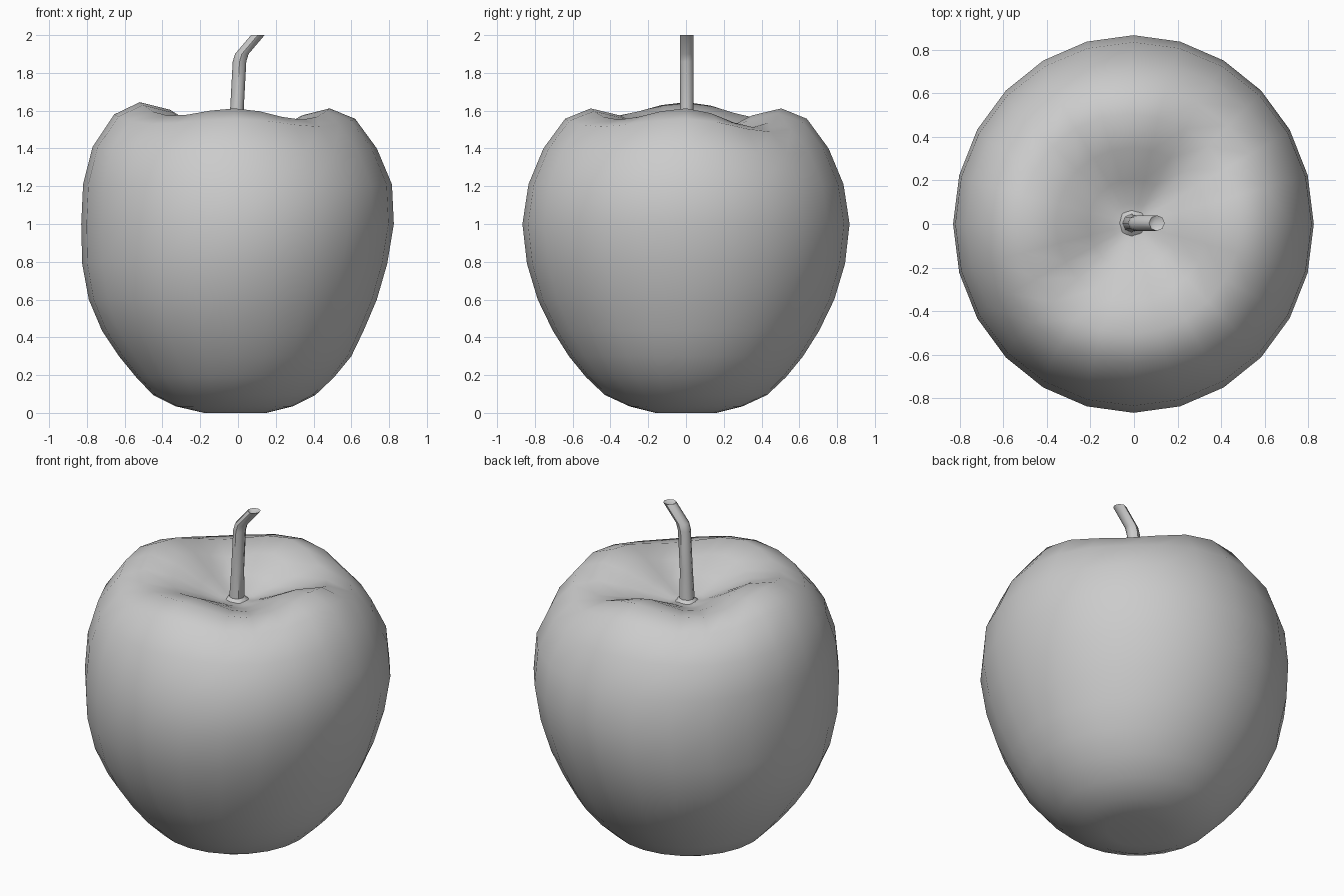
import bpy
import bmesh
from math import sin, cos, pi

if "Cube" in bpy.data.objects:
    bpy.data.objects.remove(bpy.data.objects["Cube"])


def loft(name, rings, angle):
    """Skin a stack of closed rings; single-point rings become poles."""
    bm = bmesh.new()
    loops = [[bm.verts.new(p) for p in ring] for ring in rings]
    for a, b in zip(loops, loops[1:]):
        n = max(len(a), len(b))
        for i in range(n):
            j = (i + 1) % n
            if len(a) == 1:
                bm.faces.new((a[0], b[j], b[i]))
            elif len(b) == 1:
                bm.faces.new((a[i], a[j], b[0]))
            else:
                bm.faces.new((a[i], a[j], b[j], b[i]))
    bmesh.ops.recalc_face_normals(bm, faces=bm.faces)
    mesh = bpy.data.meshes.new(name)
    bm.to_mesh(mesh)
    bm.free()
    obj = bpy.data.objects.new(name, mesh)
    bpy.context.collection.objects.link(obj)
    bpy.ops.object.select_all(action='DESELECT')
    obj.select_set(True)
    bpy.context.view_layer.objects.active = obj
    bpy.ops.object.shade_smooth_by_angle(angle=angle)
    return obj


# Fruit profile: z, left reach, right reach, depth radius, lobe strength
PROFILE = [
    (0.00, 0.18, 0.15, 0.16, 0),
    (0.035, 0.33, 0.29, 0.30, 0),
    (0.095, 0.45, 0.41, 0.43, 0),
    (0.19, 0.54, 0.51, 0.53, 0),
    (0.30, 0.63, 0.60, 0.62, 0),
    (0.435, 0.72, 0.665, 0.705, 0),
    (0.60, 0.79, 0.735, 0.785, 0),
    (0.79, 0.825, 0.79, 0.842, 0),
    (1.00, 0.83, 0.825, 0.866, 0),
    (1.21, 0.82, 0.815, 0.834, 0.05),
    (1.40, 0.77, 0.735, 0.755, 0.25),
    (1.557, 0.655, 0.62, 0.64, 0.7),
    (1.612, 0.52, 0.485, 0.505, 1.0),
    (1.575, 0.36, 0.34, 0.35, 0.9),
    (1.50, 0.21, 0.20, 0.205, 0.4),
    (1.445, 0.10, 0.09, 0.095, 0.1),
]
DIPS = [0.10, 0.06, 0.05, 0.06]  # drop between the four shoulders
SIDES = 24


def fruit_ring(z, left, right, depth, lobe):
    ring = []
    for i in range(SIDES):
        t = 2 * pi * i / SIDES
        drop = DIPS[i * 4 // SIDES] * sin(2 * t) ** 2
        lift = 0.033 * max(0, -cos(t)) ** 3
        x = (right - left) / 2 + (right + left) / 2 * cos(t)
        ring.append((x, depth * sin(t), z + lobe * (lift - drop)))
    return ring


loft("fruit_body",
     [[(-0.01, 0, 0.02)]] + [fruit_ring(*p) for p in PROFILE] + [[(0, 0, 1.435)]],
     pi)

# Stem: x centre, z, radius; ends in a shallow hollow tip
STEM = [(-0.01, 1.42, 0.085), (-0.01, 1.455, 0.042), (-0.005, 1.62, 0.036),
        (0.008, 1.86, 0.036), (0.02, 1.90, 0.036), (0.105, 2.0, 0.036)]
stem = [[(x + r * cos(2 * pi * i / 8), 0.004 + r * sin(2 * pi * i / 8), z)
         for i in range(8)] for x, z, r in STEM]
loft("stem", [[(-0.01, 0, 1.41)]] + stem + [[(0.09, 0.004, 1.98)]], pi / 4)
